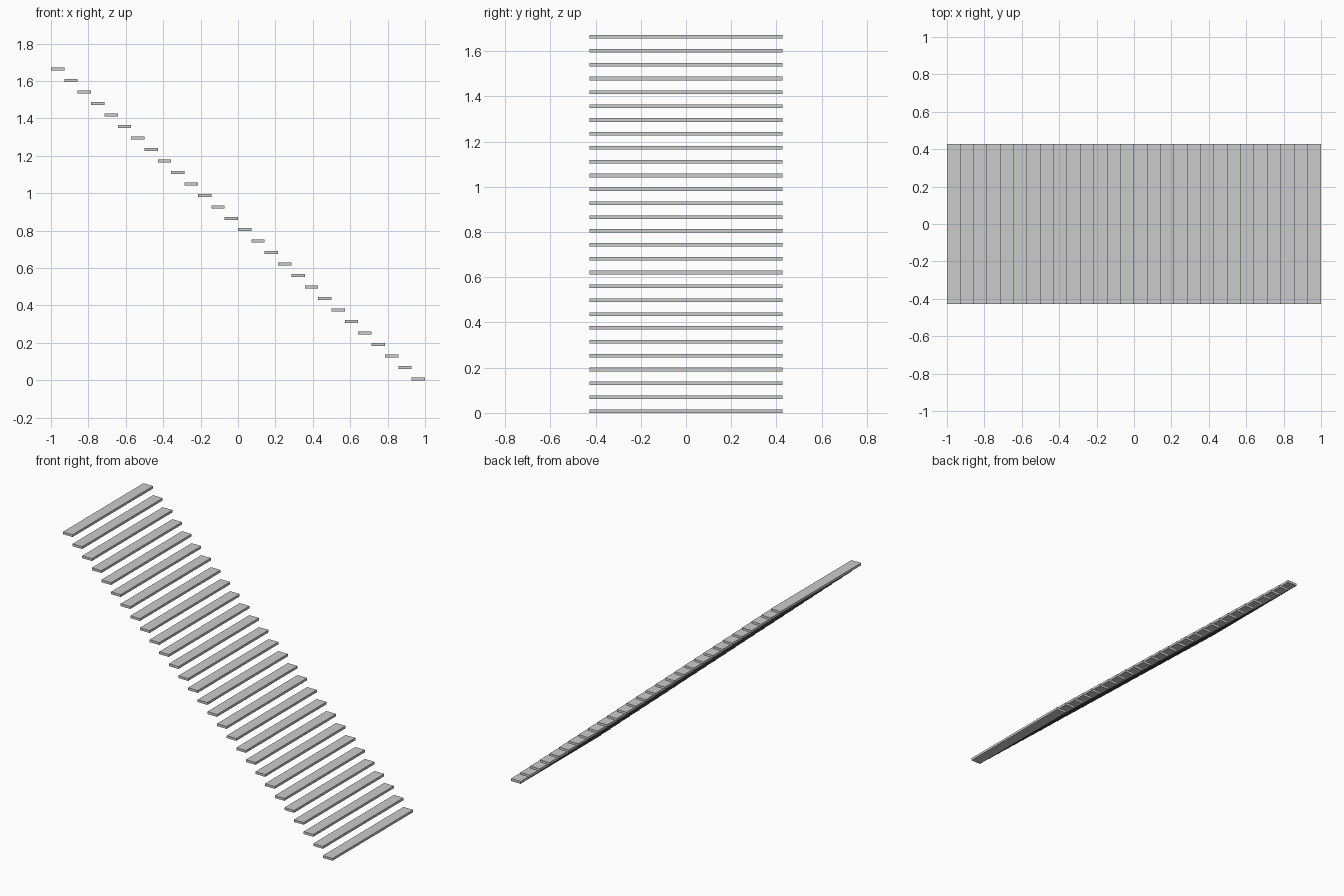
import bpy

if "Cube" in bpy.data.objects:
    bpy.data.objects.remove(bpy.data.objects["Cube"])

STEPS = 28
RUN = 2.0 / STEPS      # tread depth, treads meet edge to edge in plan
RISE = 0.0613          # height between treads
WIDTH = 0.853
THICK = 0.016


def add_tread(index):
    """One flat plank of the open staircase, counted from the bottom."""
    x = 1.0 - RUN * (index + 0.5)
    z = THICK / 2 + RISE * index
    bpy.ops.mesh.primitive_cube_add(size=1, location=(x, 0, z))
    tread = bpy.context.object
    tread.name = f"stair_tread_{index + 1:02d}"
    tread.scale = (RUN, WIDTH, THICK)
    bpy.ops.object.transform_apply(location=False, rotation=False, scale=True)


# Floating treads, rising from right to left
for i in range(STEPS):
    add_tread(i)
